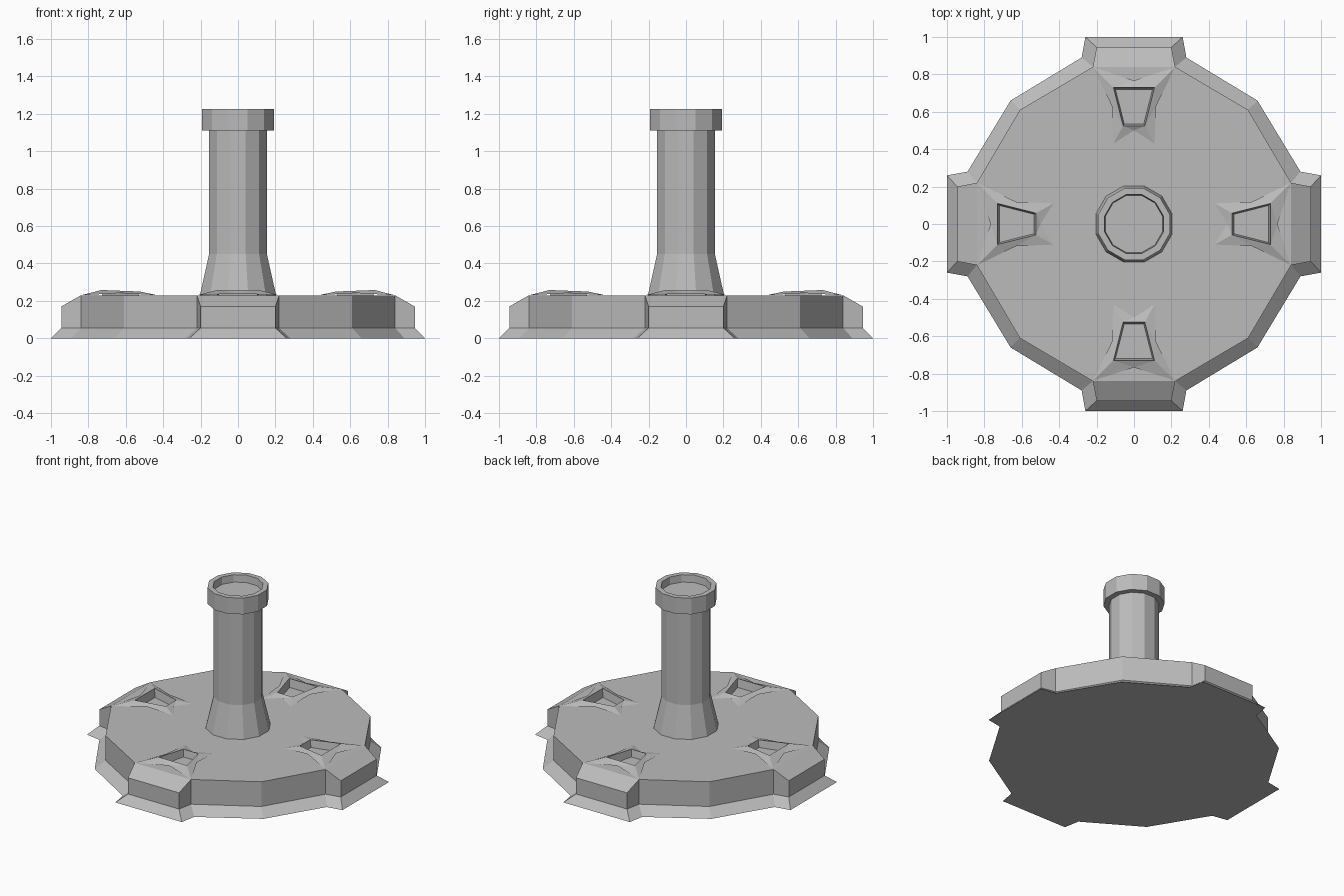
import bpy, bmesh, math
from mathutils import Matrix, Vector

cube = bpy.data.objects.get("Cube")
if cube:
    bpy.data.objects.remove(cube, do_unlink=True)

# Single flat grey
grey = bpy.data.materials.new("plain_grey")
grey.use_nodes = True
grey.diffuse_color = (0.5, 0.5, 0.5, 1)
bsdf = next(n for n in grey.node_tree.nodes if n.type == 'BSDF_PRINCIPLED')
bsdf.inputs["Base Color"].default_value = (0.5, 0.5, 0.5, 1)
bsdf.inputs["Roughness"].default_value = 0.8


def finish(name, bm):
    mesh = bpy.data.meshes.new(name)
    bm.to_mesh(mesh)
    bm.free()
    mesh.materials.append(grey)
    obj = bpy.data.objects.new(name, mesh)
    bpy.context.collection.objects.link(obj)
    return obj


def quarter_turns(points):
    """Repeat a list of 3D points around z in four quarter turns."""
    return [Matrix.Rotation(k * math.pi / 2, 3, 'Z') @ Vector(p)
            for k in range(4) for p in points]


def strip(bm, lower, upper):
    n = len(lower)
    for i in range(n):
        j = (i + 1) % n
        bm.faces.new((lower[i], lower[j], upper[j], upper[i]))


TOP = 0.23
# Opening of one hatch, pointing along +x, counter-clockwise
RIM = [(0.73, -0.11, 0.258), (0.73, 0.11, 0.258),
       (0.525, 0.058, 0.25), (0.525, -0.058, 0.25)]

# Base: flared skirt, upright walls and four bevelled buttresses
bm = bmesh.new()
foot = [(1, -.26, 0), (1, .26, 0), (.89, .28, 0), (.66, .66, 0), (.28, .89, 0)]
wall = [(.945, -.2), (.945, .2), (.84, .22), (.61, .61), (.22, .84)]
heights = [0.17, 0.17, TOP, TOP, TOP]
rings = [quarter_turns(foot),
         quarter_turns([(x, y, 0.055) for x, y in wall]),
         quarter_turns([(x, y, h) for (x, y), h in zip(wall, heights)])]
rings = [[bm.verts.new(p) for p in ring] for ring in rings]
strip(bm, rings[0], rings[1])
strip(bm, rings[1], rings[2])
bm.faces.new(rings[0][::-1])
deck = []
for k in range(4):
    a, b, c, d, e = rings[2][k * 5:k * 5 + 5]
    bm.faces.new((a, b, c, rings[2][k * 5 - 1]))   # sloped buttress top
    deck += [c, d, e]


# Deck with the four hatch openings left out
def loop_edges(verts):
    return [bm.edges.get((v, verts[i - 1])) or bm.edges.new((v, verts[i - 1]))
            for i, v in enumerate(verts)]


edges = loop_edges(deck)
holes = quarter_turns([(x, y, TOP) for x, y, z in RIM])
for k in range(4):
    edges += loop_edges([bm.verts.new(p) for p in holes[k * 4:k * 4 + 4]])
bmesh.ops.triangle_fill(bm, use_beauty=True, edges=edges, normal=(0, 0, 1))
bmesh.ops.recalc_face_normals(bm, faces=bm.faces)
finish("base", bm)

# Hatches: star-shaped hood with four legs around a sunken pocket
for k, name in enumerate(("left", "back", "right", "front")):
    bm = bmesh.new()
    turn = Matrix.Rotation(k * math.pi / 2, 3, 'Z')

    def vert(x, y, z):
        return bm.verts.new(turn @ Vector((x, y, z)))

    rim = [vert(*p) for p in RIM]
    floor = [vert(x + (-.01 if x > .6 else .01), y * 0.9, 0.2) for x, y, z in RIM]
    nose, tail = vert(.767, 0, .24), vert(.5, 0, .235)
    for s in (-1, 1):
        corner = vert(.838, .22 * s, TOP)
        waist = vert(.63, .118 * s, .242)
        tip = vert(.43, .11 * s, TOP)
        outer, inner = (rim[1], rim[2]) if s > 0 else (rim[0], rim[3])
        for f in ((nose, corner, outer), (corner, waist, outer),
                  (waist, inner, outer), (waist, tip, inner), (tip, tail, inner)):
            bm.faces.new(f if s > 0 else f[::-1])
    bm.faces.new((nose, rim[1], rim[0]))
    bm.faces.new((tail, rim[3], rim[2]))
    strip(bm, rim, floor)
    bm.faces.new(floor)
    finish(name + "_hatch", bm)


def lathe(name, profile, sides=12):
    """Turn (radius, height) points into a faceted, capped solid."""
    bm = bmesh.new()
    rows = []
    for r, z in profile:
        angles = [math.radians(15) + i * math.tau / sides for i in range(sides)]
        rows.append([bm.verts.new((r * math.cos(a), r * math.sin(a), z)) for a in angles])
    for low, high in zip(rows, rows[1:]):
        strip(bm, low, high)
    bm.faces.new(rows[0][::-1])
    bm.faces.new(rows[-1])
    return finish(name, bm)


# Column with flared foot, and a collar with a recessed top
lathe("column", [(.212, .225), (.16, .45), (.16, 1.115)])
lathe("collar", [(.198, 1.11), (.198, 1.225), (.163, 1.225), (.158, 1.175)])
